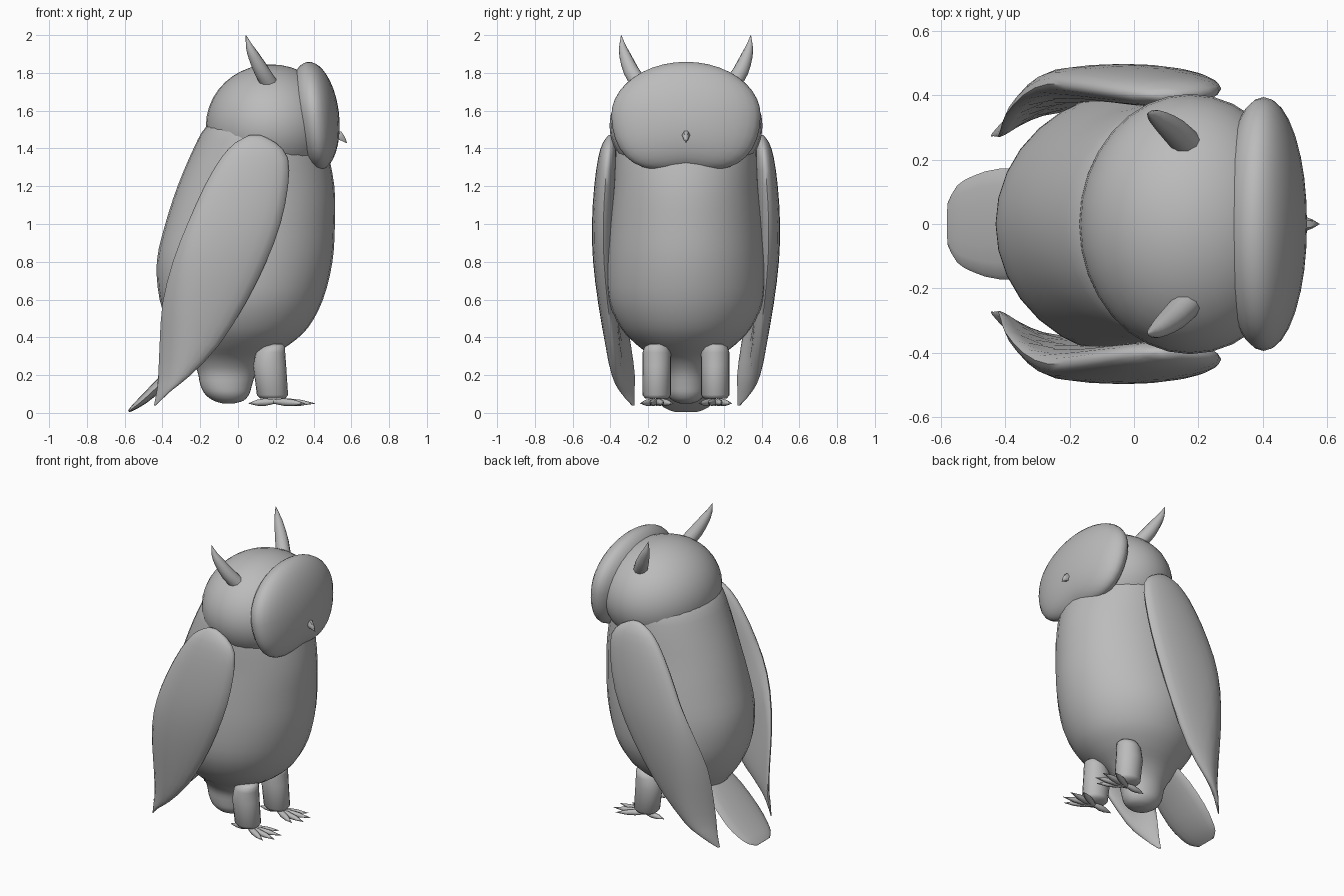
import bpy
import bmesh
import math
from mathutils import Vector, Matrix

cube = bpy.data.objects.get("Cube")
if cube:
    bpy.data.objects.remove(cube)

# Single flat colour for the whole bird
grey = bpy.data.materials.new("plain_grey")
grey.use_nodes = True
colour = (0.5, 0.5, 0.5, 1)
grey.diffuse_color = colour
grey.node_tree.nodes["Principled BSDF"].inputs["Base Color"].default_value = colour


def finish(name, bm):
    bmesh.ops.recalc_face_normals(bm, faces=bm.faces)
    mesh = bpy.data.meshes.new(name)
    bm.to_mesh(mesh)
    bm.free()
    mesh.materials.append(grey)
    obj = bpy.data.objects.new(name, mesh)
    bpy.context.collection.objects.link(obj)
    bpy.ops.object.select_all(action="DESELECT")
    obj.select_set(True)
    bpy.context.view_layer.objects.active = obj
    bpy.ops.object.shade_smooth_by_angle(angle=math.radians(60))


def resample(rows, steps):
    """Smoothly interpolate between profile rows."""
    out = []
    for i in range(len(rows) - 1):
        a, b = rows[max(i - 1, 0)], rows[i]
        c, d = rows[i + 1], rows[min(i + 2, len(rows) - 1)]
        for k in range(steps):
            t = k / steps
            out.append([q + 0.5 * t * (r - p + t * (2 * p - 5 * q + 4 * r - s
                        + t * (3 * (q - r) + s - p)))
                        for p, q, r, s in zip(a, b, c, d)])
    return out + [list(rows[-1])]


def loft(name, rings):
    """Skin a list of point rings and close both ends."""
    bm = bmesh.new()
    loops = [[bm.verts.new(p) for p in ring] for ring in rings]
    for low, high in zip(loops, loops[1:]):
        for i in range(len(low)):
            j = (i + 1) % len(low)
            bm.faces.new((low[i], low[j], high[j], high[i]))
    bm.faces.new(loops[0])
    bm.faces.new(loops[-1])
    finish(name, bm)


def angles(sides):
    return [math.tau * i / sides for i in range(sides)]


def level_ring(z, x0, x1, y, half, sides):
    """Horizontal ellipse spanning x0..x1 around y."""
    mid, rx = (x0 + x1) / 2, (x1 - x0) / 2
    return [Vector((mid + rx * math.cos(t), y + half * math.sin(t), z)) for t in angles(sides)]


def tube(name, path, sides=10, flat=1.0):
    """Tapering tube along rows of x, y, z, radius."""
    rings = []
    for i, row in enumerate(path):
        ahead = Vector(path[min(i + 1, len(path) - 1)][:3])
        along = (ahead - Vector(path[max(i - 1, 0)][:3])).normalized()
        side = along.cross(Vector((0, 0, 1))).normalized()
        up = side.cross(along)
        rings.append([Vector(row[:3]) + row[3] * (side * math.cos(t) + up * flat * math.sin(t))
                      for t in angles(sides)])
    loft(name, rings)


def ellipsoid(name, centre, radii, tilt=0, lobes=0):
    bm = bmesh.new()
    bmesh.ops.create_uvsphere(bm, u_segments=32, v_segments=20, radius=1)
    for v in bm.verts:
        if v.co.z < 0:  # fuller lower cheeks
            v.co.z *= 1 + lobes * abs(v.co.y) ** 1.5
    shape = Matrix.Rotation(tilt, 4, "Y") @ Matrix.Diagonal((*radii, 1))
    bmesh.ops.transform(bm, matrix=Matrix.Translation(centre) @ shape, verts=bm.verts)
    finish(name, bm)


# Body: height, back, front, half width
body = [(.05, -.08, -.02, .03), (.065, -.13, .03, .07), (.1, -.175, .06, .1),
        (.15, -.2, .075, .11), (.22, -.215, .1, .12), (.29, -.25, .16, .17),
        (.36, -.3, .27, .26), (.45, -.36, .37, .345),
        (.6, -.415, .45, .41), (.8, -.43, .5, .42), (1, -.385, .513, .405),
        (1.2, -.32, .51, .385), (1.4, -.235, .47, .375), (1.52, -.165, .42, .35),
        (1.62, -.03, .35, .25)]
loft("body", [level_ring(z, a, b, 0, w, 32) for z, a, b, w in resample(body, 3)])

# Head and face disc
ellipsoid("head", (.175, 0, 1.52), (.345, .405, .325))
ellipsoid("face_disc", (.403, 0, 1.575), (.132, .395, .285), math.radians(-7), .42)

# Beak
tube("beak", [(.51, 0, 1.48, .016), (.535, 0, 1.47, .022),
              (.557, 0, 1.45, .013), (.577, 0, 1.428, .001)], sides=6, flat=1.2)

# Tail: a flat rounded paddle, rows of x, z, half width, half thickness
tail = [(-.18, .39, .13, .03), (-.3, .27, .165, .03), (-.42, .145, .172, .03),
        (-.5, .07, .15, .024), (-.55, .03, .12, .015), (-.578, .008, .07, .006)]
tail_rings = []
for x, z, wide, thick in resample(tail, 2):
    tail_rings.append([Vector((x - .7 * thick * math.sin(t), wide * math.cos(t),
                               max(0, z + .7 * thick * math.sin(t)))) for t in angles(16)])
loft("tail", tail_rings)

# Wing: height, rear edge, front edge, centre y, half thickness
wing = [(.04, -.445, -.435, .4, .004), (.12, -.43, -.35, .385, .02),
        (.2, -.422, -.25, .375, .03), (.36, -.415, -.1, .388, .04),
        (.58, -.4, .04, .415, .05), (.8, -.345, .15, .434, .058),
        (1, -.268, .225, .438, .06), (1.2, -.178, .265, .428, .058),
        (1.35, -.09, .265, .415, .05), (1.43, -.015, .2, .405, .035),
        (1.47, .06, .12, .4, .01)]

# Toes: heading in degrees and length
toes = [(-32, .195), (-11, .222), (11, .222), (32, .195), (180, .135)]

for side, word in ((1, "left"), (-1, "right")):
    # Wing, with its rear edge curling in towards the body
    rings = []
    for z, a, b, y, t in resample(wing, 2):
        ring = level_ring(z, a, b, y, t, 20)
        for p in ring:
            p.y -= 3 * max(0, -.24 - p.x) ** 2
            p.y *= side
        rings.append(ring)
    loft(word + "_wing", rings)

    # Ear tuft
    tuft = [(.165, .25, 1.745, .045), (.125, .29, 1.81, .042),
            (.083, .322, 1.89, .031), (.06, .336, 1.94, .019), (.042, .343, 2, .001)]
    tube(word + "_ear_tuft", [(x, side * y, z, r) for x, y, z, r in resample(tuft, 2)])

    # Leg with a rounded top
    leg = [(.075, .12, .25, .06), (.095, .1, .265, .076), (.25, .08, .255, .076),
           (.32, .095, .25, .075), (.35, .12, .25, .065), (.365, .16, .235, .035)]
    loft(word + "_leg", [level_ring(z, a, b, side * .155, w, 20) for z, a, b, w in leg])

    # Foot of spindle-shaped toes
    for n, (heading, reach) in enumerate(toes):
        turn = math.radians(heading)
        path = []
        for part, r in ((0, .012), (.35, .02), (.65, .016), (1, .001)):
            path.append((.19 + reach * part * math.cos(turn),
                         side * .155 + reach * .85 * part * math.sin(turn),
                         .06 - .01 * part, r))
        tube(f"{word}_toe_{n + 1}", path, 8)
